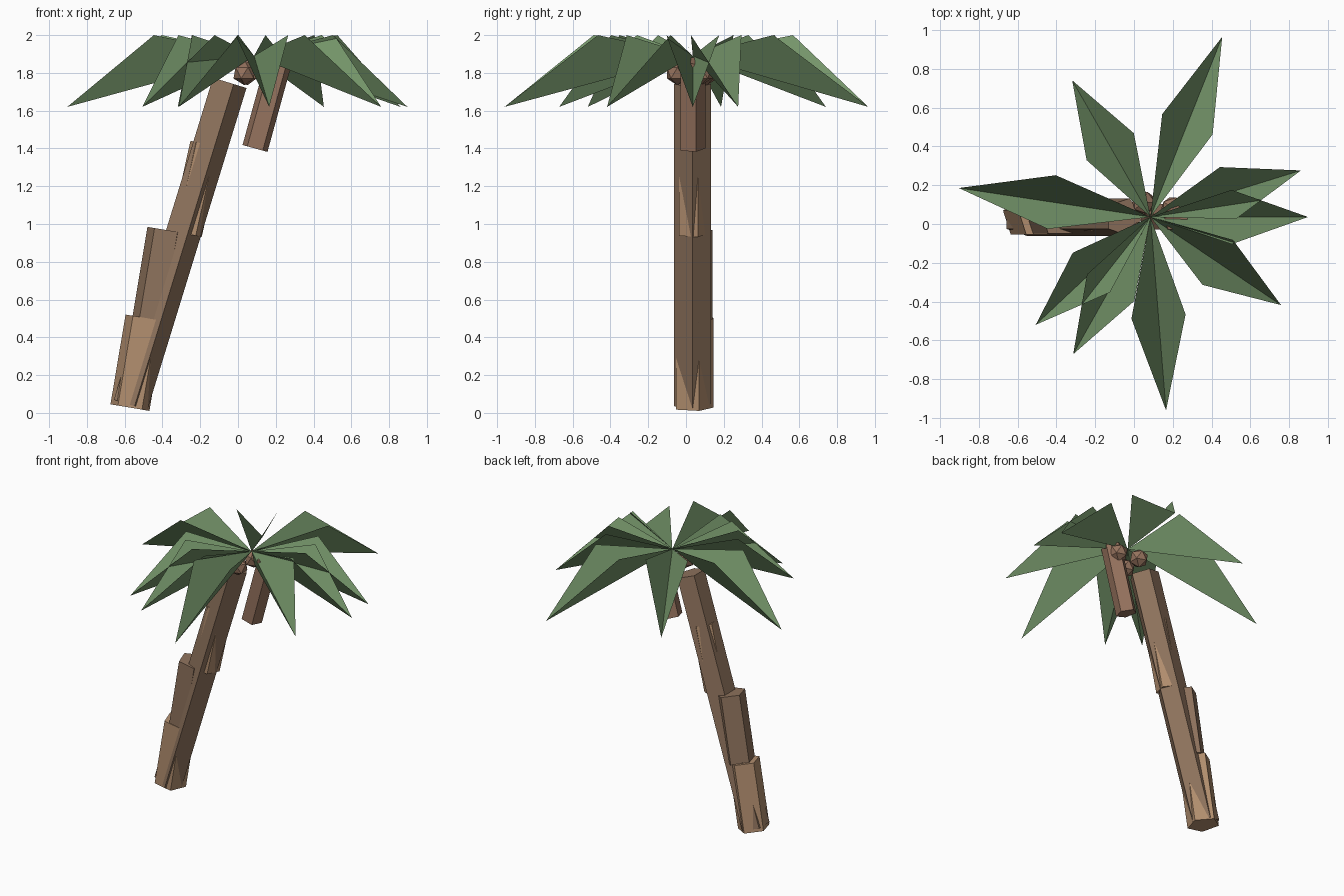
import bpy
import bmesh
from math import sin, cos, radians
from mathutils import Vector

cube = bpy.data.objects.get("Cube")
if cube:
    bpy.data.objects.remove(cube, do_unlink=True)


def make_material(name, rgb):
    linear = [((c / 255 + 0.055) / 1.055) ** 2.4 for c in rgb] + [1.0]
    mat = bpy.data.materials.new(name)
    mat.use_nodes = True
    mat.diffuse_color = linear
    bsdf = mat.node_tree.nodes["Principled BSDF"]
    bsdf.inputs["Base Color"].default_value = linear
    bsdf.inputs["Roughness"].default_value = 0.9
    return mat


bark = make_material("bark_brown", (143, 115, 93))
light_bark = make_material("light_bark", (180, 144, 112))
husk = make_material("husk_brown", (150, 115, 94))
leaf = make_material("leaf_green", (116, 148, 105))


def finish(name, bm, mat):
    mesh = bpy.data.meshes.new(name)
    bm.to_mesh(mesh)
    bm.free()
    mesh.materials.append(mat)
    obj = bpy.data.objects.new(name, mesh)
    bpy.context.collection.objects.link(obj)
    return obj


def prism(name, start, end, radius, turn, mat, y=0.035):
    """Five-sided log between two (x, z) points, with square-cut ends."""
    a = Vector((start[0], y, start[1]))
    b = Vector((end[0], y, end[1]))
    depth = Vector((0, 1, 0))
    side = depth.cross((b - a).normalized())
    bm = bmesh.new()
    rings = []
    for centre in (a, b):
        ring = []
        for i in range(5):
            ang = radians(turn + 72 * i)
            ring.append(bm.verts.new(centre + radius * (side * cos(ang) + depth * sin(ang))))
        rings.append(ring)
    low, high = rings
    for i in range(5):
        j = (i + 1) % 5
        bm.faces.new((low[i], low[j], high[j], high[i]))
    bm.faces.new(low[::-1])
    bm.faces.new(high)
    return finish(name, bm, mat)


# Leaning trunk and the bark segments around it
prism("trunk", (-0.578, 0.045), (-0.053, 1.75), 0.1025, 0, bark)
prism("lower_bark", (-0.572, 0.028), (-0.492, 0.503), 0.11, 18, light_bark)
prism("middle_bark", (-0.46, 0.495), (-0.381, 0.968), 0.105, 18, bark)
prism("upper_bark", (-0.275, 0.949), (-0.169, 1.422), 0.089, 18, light_bark)
prism("hanging_stem", (0.09, 1.40), (0.218, 1.865), 0.072, 18, husk, y=0.03)

# Faceted nuts under the crown
for i, spot in enumerate([(0.035, -0.045, 1.8), (0.05, 0.11, 1.8), (0.2, 0.08, 1.8)]):
    bm = bmesh.new()
    bmesh.ops.create_icosphere(bm, subdivisions=1, radius=0.066)
    bmesh.ops.translate(bm, verts=bm.verts, vec=spot)
    finish(f"nut_{i + 1}", bm, husk)

# Fronds: folded blades with raised sides and a drooping tip
CROWN = Vector((0.085, 0.036, 1.89))


def frond(name, angle, length):
    out = Vector((cos(radians(angle)), sin(radians(angle)), 0))
    across = Vector((-out.y, out.x, 0))
    rise = Vector((0, 0, 2.0 - CROWN.z))
    drop = Vector((0, 0, 1.62 - CROWN.z))
    bm = bmesh.new()
    base = bm.verts.new(CROWN)
    tip = bm.verts.new(CROWN + out * length + drop)
    left = bm.verts.new(CROWN + out * length * 0.515 + across * 0.14 + rise)
    right = bm.verts.new(CROWN + out * length * 0.515 - across * 0.14 + rise)
    bm.faces.new((base, tip, left))
    bm.faces.new((base, right, tip))
    finish(name, bm, leaf)


for i, angle in enumerate((68.3, 171.4, 274.6)):
    frond(f"long_frond_{i + 1}", angle, 1.0)
for i, angle in enumerate((0, 17.2, 119.8, 223.2, 240.6, 326)):
    frond(f"short_frond_{i + 1}", angle, 0.812)
